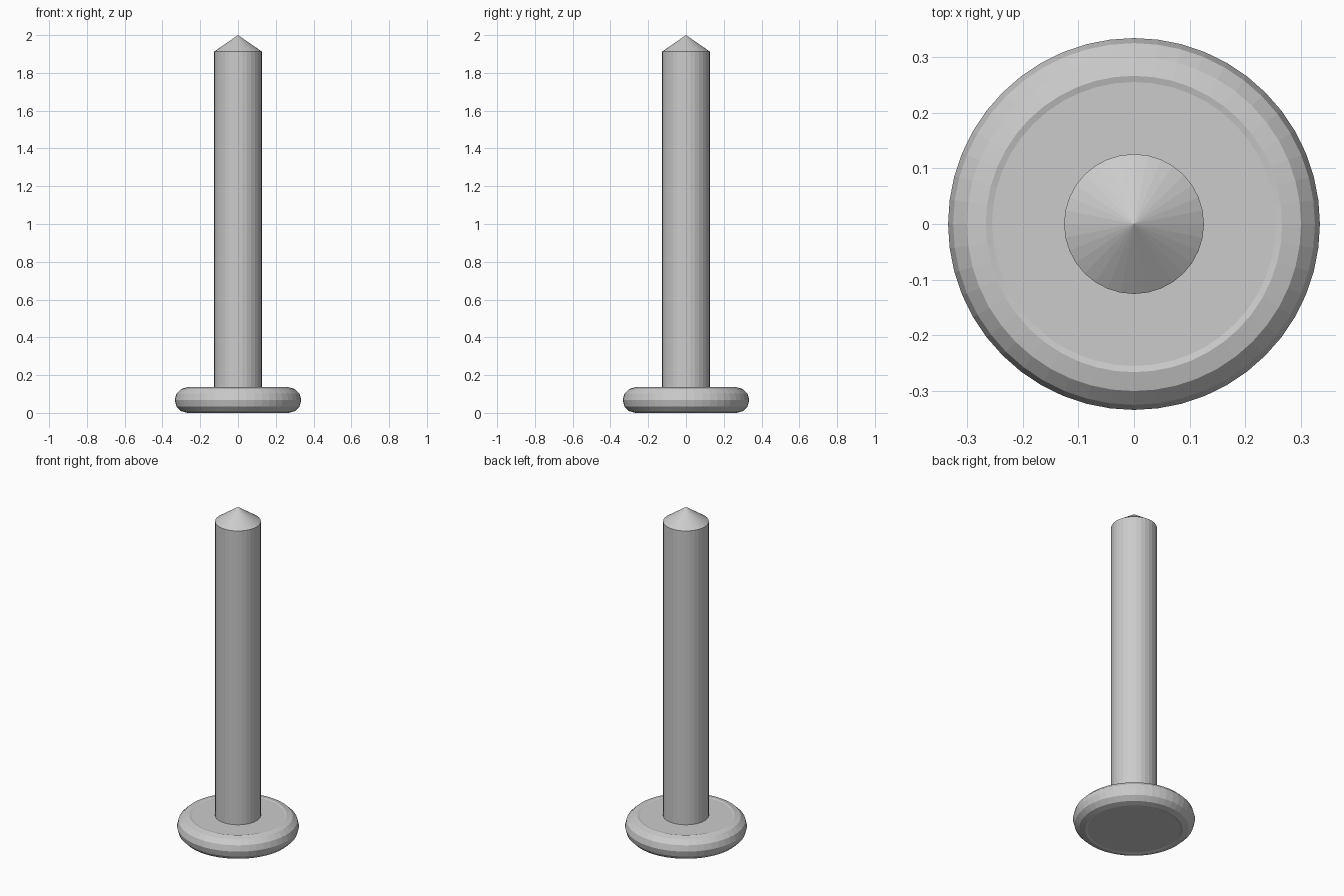
import bpy

if "Cube" in bpy.data.objects:
    bpy.data.objects.remove(bpy.data.objects["Cube"])

HEAD_R, RIM = 0.267, 0.068   # rim centre radius and rim thickness radius
SHAFT_R, SHAFT_TOP, TIP_TOP = 0.126, 1.913, 2.0
SIDES = 32


def finish(name):
    obj = bpy.context.object
    obj.name = name
    obj.data.name = name
    return obj


def cylinder(name, radius, z0, z1, sides):
    bpy.ops.mesh.primitive_cylinder_add(
        vertices=sides, radius=radius, depth=z1 - z0, location=(0, 0, (z0 + z1) / 2))
    return finish(name)


# Rounded rim of the head
bpy.ops.mesh.primitive_torus_add(
    major_radius=HEAD_R, minor_radius=RIM, major_segments=48, minor_segments=12,
    location=(0, 0, RIM))
finish("head_rim")

# Flat disc filling the head, set just below the rim on both faces
cylinder("head_disc", HEAD_R, 0.003, 2 * RIM - 0.003, 48)

# Straight shaft
cylinder("shaft", SHAFT_R, RIM, SHAFT_TOP, SIDES)

# Conical point
bpy.ops.mesh.primitive_cone_add(
    vertices=SIDES, radius1=SHAFT_R, radius2=0, depth=TIP_TOP - SHAFT_TOP,
    location=(0, 0, (SHAFT_TOP + TIP_TOP) / 2))
finish("tip")
